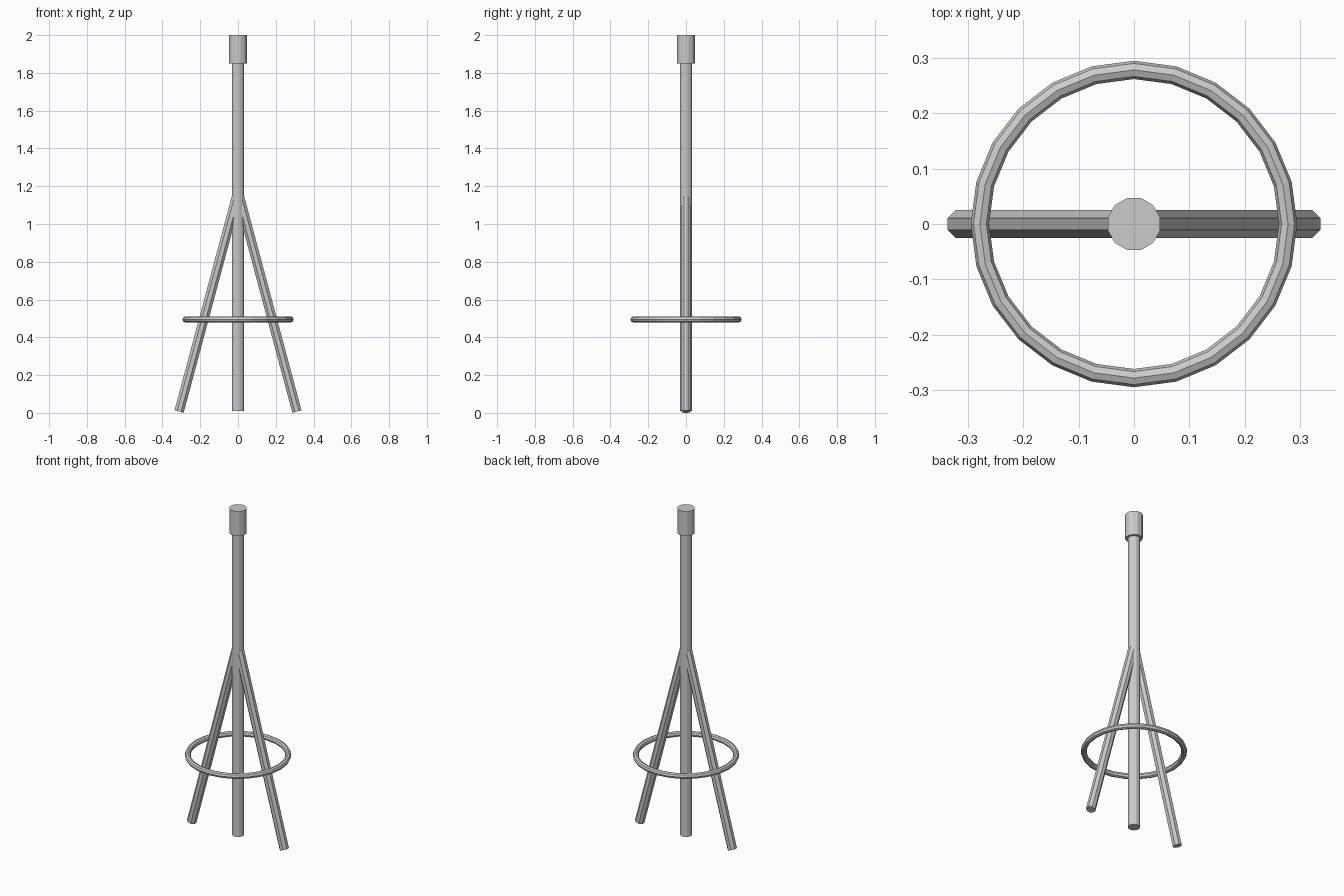
import bpy
from math import radians, pi
from mathutils import Vector, Matrix

if "Cube" in bpy.data.objects:
    bpy.data.objects.remove(bpy.data.objects["Cube"])


def rod(name, start, end, radius, sides):
    """Flat-shaded cylinder between two points, flats facing the axes."""
    a, b = Vector(start), Vector(end)
    d = b - a
    bpy.ops.mesh.primitive_cylinder_add(vertices=sides, radius=radius, depth=d.length)
    ob = bpy.context.object
    ob.name = name
    tilt = Vector((0, 0, 1)).rotation_difference(d.normalized()).to_matrix().to_4x4()
    turn = Matrix.Rotation(pi / sides, 4, 'Z')
    ob.data.transform(Matrix.Translation((a + b) / 2) @ tilt @ turn)
    return ob


# Central post and thicker cap
rod("center_post", (0, 0, 0.01), (0, 0, 1.86), 0.034, 12)
rod("top_cap", (0, 0, 1.85), (0, 0, 2.0), 0.0485, 12)

# Two splayed legs meeting inside the post
for name, side in (("left_leg", -1), ("right_leg", 1)):
    rod(name, (side * 0.312, 0, 0.007), (0, 0, 1.172), 0.0272, 8)

# Brace ring
bpy.ops.mesh.primitive_torus_add(location=(0, 0, 0.495), major_radius=0.278,
                                 minor_radius=0.0165, major_segments=24,
                                 minor_segments=8)
bpy.context.object.name = "brace_ring"
